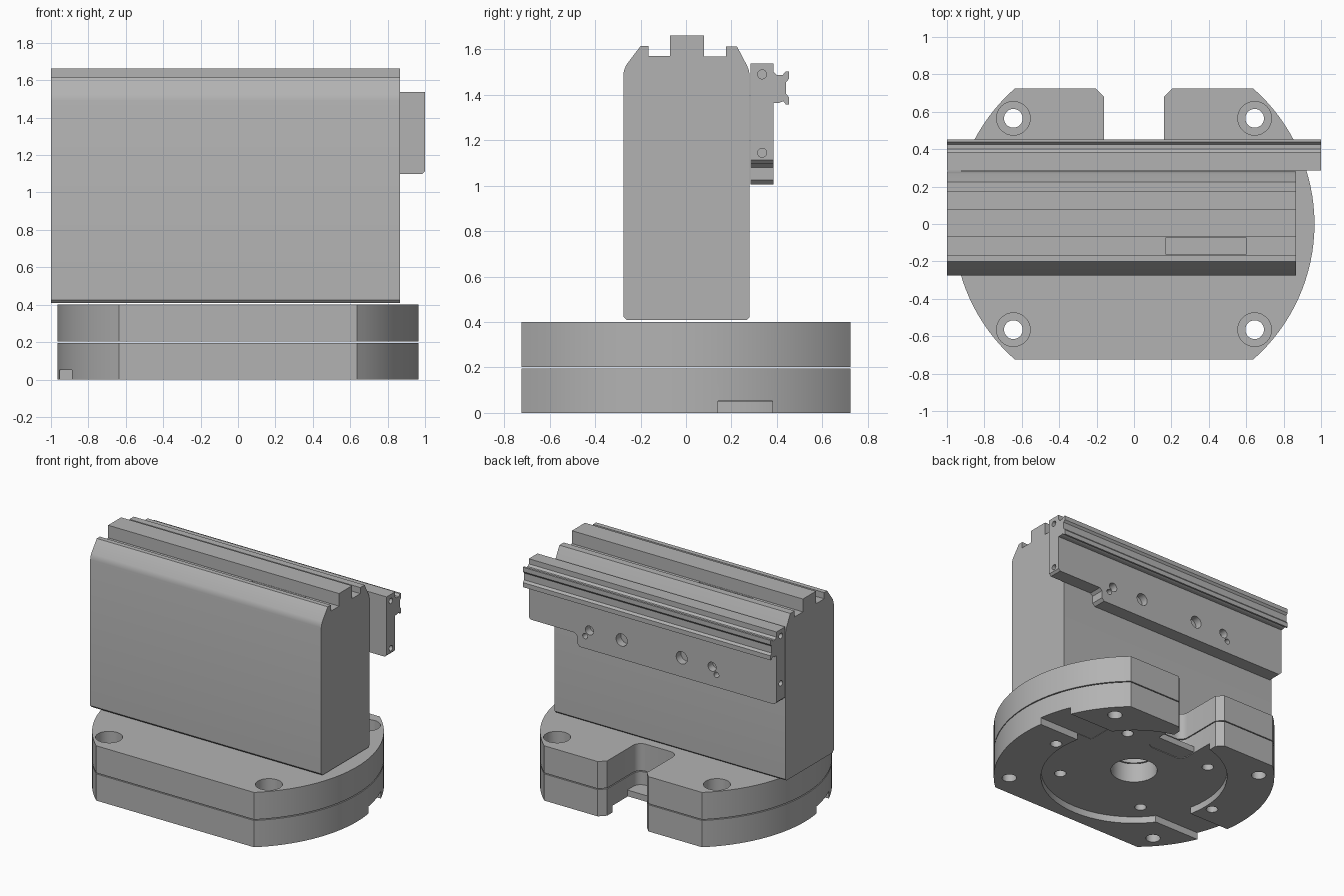
import bpy, bmesh, math
from mathutils import Matrix, Vector

if "Cube" in bpy.data.objects:
    bpy.data.objects.remove(bpy.data.objects["Cube"], do_unlink=True)

grey = bpy.data.materials.new("machined_grey")
grey.use_nodes = True
grey.diffuse_color = (0.45, 0.45, 0.45, 1)
grey.node_tree.nodes["Principled BSDF"].inputs["Base Color"].default_value = (0.45, 0.45, 0.45, 1)


def finish(name, bm):
    bmesh.ops.recalc_face_normals(bm, faces=bm.faces)
    mesh = bpy.data.meshes.new(name)
    bm.to_mesh(mesh)
    bm.free()
    mesh.materials.append(grey)
    obj = bpy.data.objects.new(name, mesh)
    bpy.context.collection.objects.link(obj)
    return obj


def prism(name, outline, low, high, axis="z"):
    """Extrude a 2D outline: (x, y) along z, (y, z) along x, or (x, z) along y."""
    place = {"z": lambda a, b: (a, b, low),
             "x": lambda a, b: (low, a, b),
             "y": lambda a, b: (a, low, b)}[axis]
    step = Vector([(high - low) if c == axis else 0 for c in "xyz"])
    bm = bmesh.new()
    face = bm.faces.new([bm.verts.new(place(a, b)) for a, b in outline])
    new = bmesh.ops.extrude_face_region(bm, geom=[face])["geom"]
    bmesh.ops.translate(bm, vec=step, verts=[v for v in new if isinstance(v, bmesh.types.BMVert)])
    return finish(name, bm)


def box(name, x, y, z):
    return prism(name, [(x[0], y[0]), (x[1], y[0]), (x[1], y[1]), (x[0], y[1])], *z)


def disc(name, a, b, radius, low, high, axis="z", sides=32):
    ring = [2 * math.pi * i / sides for i in range(sides)]
    return prism(name, [(a + radius * math.cos(t), b + radius * math.sin(t)) for t in ring],
                 low, high, axis)


def cut(obj, cutters):
    bpy.context.view_layer.objects.active = obj
    for cutter in cutters:
        mod = obj.modifiers.new("cut", "BOOLEAN")
        mod.operation = "DIFFERENCE"
        mod.solver = "EXACT"
        mod.object = cutter
        bpy.ops.object.modifier_apply(modifier=mod.name)
        bpy.data.objects.remove(cutter, do_unlink=True)


def smooth(obj):
    bpy.ops.object.select_all(action="DESELECT")
    obj.select_set(True)
    bpy.context.view_layer.objects.active = obj
    bpy.ops.object.shade_smooth_by_angle(angle=math.radians(25))


# Base outline: a disc with flat front and back, and a notch in the back
R, FLAT = 0.965, 0.725
corner = math.asin(FLAT / R)
arc = [-corner + 2 * corner * i / 32 for i in range(33)]
right_side = [(R * math.cos(t), R * math.sin(t)) for t in arc]
fillet = [math.radians(15 * i) for i in range(7)]
notch = [(0.205, FLAT), (0.16, 0.68)]
notch += [(0.10 + 0.06 * math.cos(t), 0.38 - 0.06 * math.sin(t)) for t in fillet]
half = right_side + notch
outline = half + [(-x, y) for x, y in reversed(half)]

corners = [(sx * 0.645, sy * 0.565) for sx in (-1, 1) for sy in (-1, 1)]
inner = [(sx * 0.36, sy * 0.36) for sx in (-1, 1) for sy in (-1, 1)]

# Lower plate with round recess, two key slots and bolt holes
lower = prism("lower_base_plate", outline, 0, 0.195)
cutters = [disc("recess", 0, 0, 0.64, -0.1, 0.05, sides=64),
           box("slot", (0.5, 1.1), (0.14, 0.38), (-0.1, 0.052)),
           box("slot", (-1.1, -0.5), (-0.38, -0.14), (-0.1, 0.052)),
           disc("bore", 0, 0, 0.16, -0.1, 0.3)]
cutters += [disc("bolt", x, y, 0.05, -0.1, 0.3) for x, y in corners]
cutters += [disc("bolt", x, y, 0.04, -0.1, 0.15) for x, y in inner + [(0.7, 0), (-0.7, 0)]]
cut(lower, cutters)
smooth(lower)

# Upper plate with counterbored bolt holes
upper = prism("upper_base_plate", outline, 0.202, 0.40)
cutters = [disc("bore", 0, 0, 0.16, 0.1, 0.5)]
for x, y in corners:
    cutters += [disc("bolt", x, y, 0.05, 0.1, 0.5), disc("counterbore", x, y, 0.09, 0.27, 0.5)]
cut(upper, cutters)
smooth(upper)

# Small ledge low in the notch
box("notch_ledge", (-0.159, 0.159), (0.31, 0.45), (0.055, 0.10))

# Column: extruded profile with a central rib and two top slots
column = prism("column", [
    (-0.262, 0.41), (0.268, 0.41), (0.28, 0.422),
    (0.28, 1.49), (0.276, 1.51), (0.268, 1.53), (0.225, 1.612), (0.175, 1.612),
    (0.175, 1.568), (0.08, 1.568), (0.08, 1.662), (-0.07, 1.662),
    (-0.07, 1.57), (-0.165, 1.57), (-0.165, 1.615), (-0.20, 1.615),
    (-0.264, 1.53), (-0.272, 1.51), (-0.276, 1.49), (-0.276, 0.425)], -1, 0.865, "x")
cut(column, [box("pocket", (-0.6, -0.17), (0.082, 0.173), (1.56, 1.6)),
             box("pocket", (0.17, 0.6), (-0.163, -0.072), (1.56, 1.6))])
smooth(column)

# Side plate, stepped at its right end, with fixing holes
plate = prism("side_plate", [
    (-0.98, 1.005), (0.59, 1.005), (0.61, 1.025), (0.61, 1.08), (0.63, 1.098),
    (0.985, 1.098), (1, 1.113), (1, 1.538), (-1, 1.538), (-1, 1.025)], 0.285, 0.385, "y")
cutters = [disc("hole", x, 1.145, r, 0.33, 0.5, "y", 24)
           for x, r in ((-0.48, 0.033), (-0.235, 0.045), (0.25, 0.045), (0.51, 0.033))]
cutters += [disc("pin", x, 1.095, 0.02, 0.33, 0.5, "y", 16) for x in (-0.515, 0.545)]
for end in (-1, 1):
    cutters += [disc("end_hole", 0.335, z, 0.02, end * 0.93, end * 1.1, "x", 16)
                for z in (1.145, 1.49)]
cut(plate, cutters)
smooth(plate)

# Hooked rail along the back of the side plate
rail = prism("rail", [
    (0.38, 1.365), (0.41, 1.365), (0.428, 1.372), (0.44, 1.357), (0.453, 1.357),
    (0.453, 1.39), (0.44, 1.405), (0.44, 1.455), (0.453, 1.47), (0.453, 1.502),
    (0.438, 1.502), (0.425, 1.487), (0.40, 1.487), (0.38, 1.505)], -1, 1, "x")
